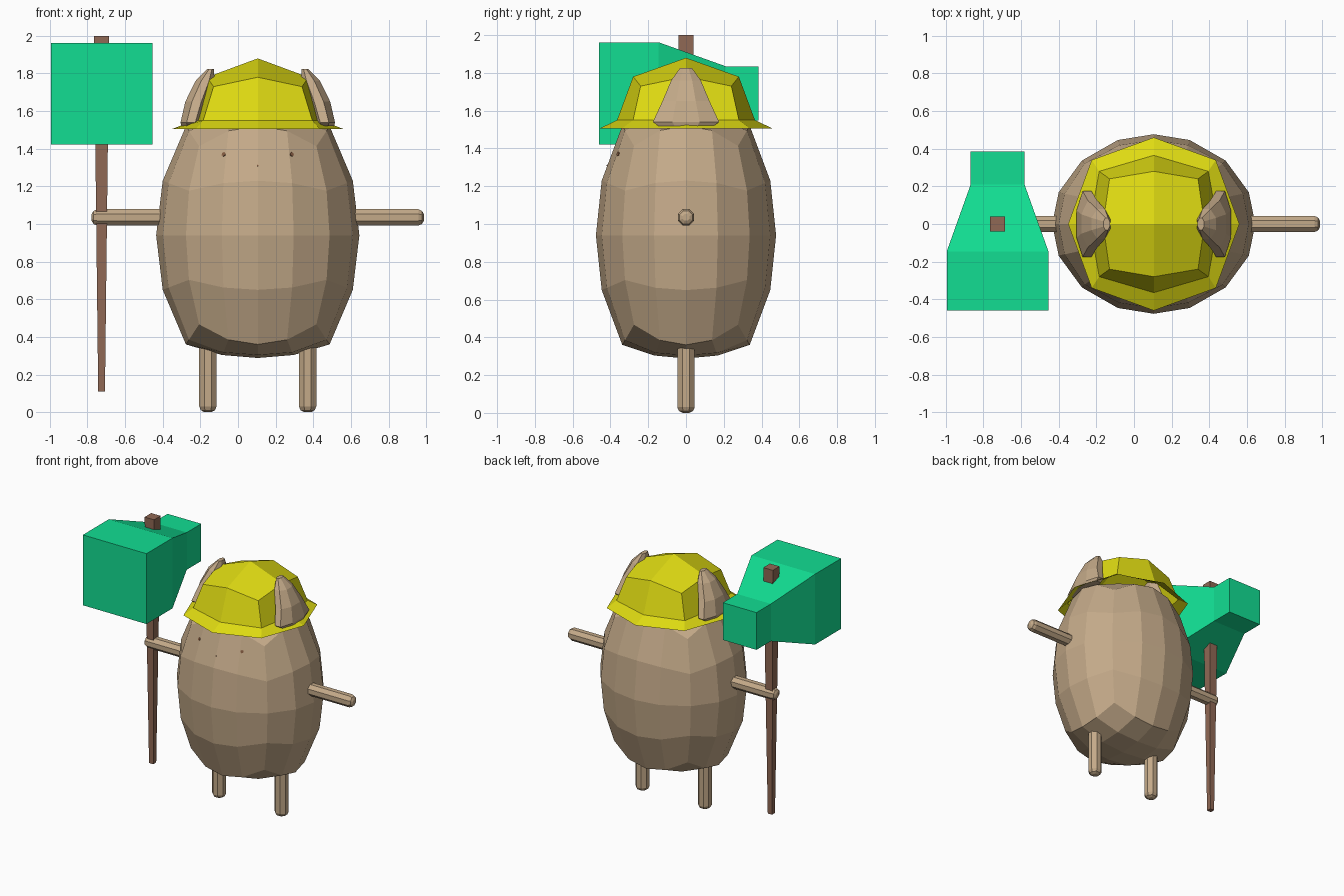
import bpy, bmesh, math
from mathutils import Vector

if "Cube" in bpy.data.objects:
    bpy.data.objects.remove(bpy.data.objects["Cube"], do_unlink=True)

CX = 0.105  # middle of the body


def material(name, rgb):
    m = bpy.data.materials.new(name)
    m.use_nodes = True
    m.diffuse_color = (*rgb, 1)
    m.node_tree.nodes["Principled BSDF"].inputs["Base Color"].default_value = (*rgb, 1)
    return m


TAN = material("tan_skin", (0.55, 0.40, 0.25))
YELLOW = material("yellow_helmet", (0.73, 0.70, 0.006))
GREEN = material("green_hammer", (0.006, 0.73, 0.29))
BROWN = material("brown_wood", (0.28, 0.14, 0.09))
EYE = material("dark_brown_eye", (0.22, 0.10, 0.05))


def finish(name, bm, mat, recalc=True):
    if recalc:
        bmesh.ops.recalc_face_normals(bm, faces=bm.faces[:])
    me = bpy.data.meshes.new(name)
    bm.to_mesh(me)
    bm.free()
    me.materials.append(mat)
    ob = bpy.data.objects.new(name, me)
    bpy.context.collection.objects.link(ob)
    return ob


def loft(name, rings, mat, cap_start=True, cap_end=True):
    """Skin a list of equal-length point rings."""
    bm = bmesh.new()
    loops = [[bm.verts.new(p) for p in ring] for ring in rings]
    n = len(loops[0])
    for a, b in zip(loops, loops[1:]):
        for i in range(n):
            j = (i + 1) % n
            bm.faces.new((a[i], a[j], b[j], b[i]))
    if cap_start:
        bm.faces.new(loops[0][::-1])
    if cap_end:
        bm.faces.new(loops[-1])
    return finish(name, bm, mat)


def ellipse(cx, z, rx, ry, n=8):
    angles = [math.tau * (i + 0.5) / n for i in range(n)]
    return [(cx + rx * math.cos(a), ry * math.sin(a), z) for a in angles]


def limb(name, start, end, radius):
    """Eight-sided rod with a rounded far end."""
    start, end = Vector(start), Vector(end)
    axis = (end - start).normalized()
    turn = axis.to_track_quat('Z', 'Y')
    length = (end - start).length
    steps = [(0, 1), (length - 0.03, 1), (length - 0.01, 0.8), (length, 0.4)]
    rings = [[start + turn @ Vector(p) for p in ellipse(0, d, radius * k, radius * k)]
             for d, k in steps]
    loft(name, rings, TAN)


# Body: rounded block with flattened ends
bm = bmesh.new()
bmesh.ops.create_cube(bm, size=2)
bmesh.ops.subdivide_edges(bm, edges=bm.edges[:], cuts=3, use_grid_fill=True)
for v in bm.verts:
    x, y, z = v.co
    sx = x * math.sqrt(1 - y*y/2 - z*z/2 + y*y*z*z/3)
    sy = y * math.sqrt(1 - x*x/2 - z*z/2 + x*x*z*z/3)
    sz = 0.82 * z * math.sqrt(1 - x*x/2 - y*y/2 + x*x*y*y/3)
    over = max(0, abs(sz) - 0.58)
    sz -= math.copysign(over * 0.7, sz)
    v.co = (CX + 0.54 * sx, 0.477 * sy, 0.94 + sz)
finish("body", bm, TAN)

# Arms, legs and ears on both sides
for side, s in (("left", 1), ("right", -1)):
    limb(side + "_arm", (CX + s * 0.4, 0, 1.035), (CX + s * 0.883, 0, 1.035), 0.047)
    limb(side + "_leg", (CX + s * 0.265, 0, 0.55), (CX + s * 0.265, 0, 0), 0.05)
    ear = [(1.52, 0.355, 0.055, 0.16), (1.54, 0.355, 0.06, 0.19),
           (1.65, 0.325, 0.065, 0.135), (1.76, 0.28, 0.055, 0.085),
           (1.825, 0.25, 0.018, 0.035)]
    loft(side + "_ear", [ellipse(CX + s * d, z, rx, ry) for z, d, rx, ry in ear], TAN)

# Helmet: flared brim and faceted dome in one shell, open underneath
# Each ring: side reach, front reach, corner x, corner y, side z, corner z
levels = [(0.455, 0.46, 0.33, 0.34, 1.505, 1.505),
          (0.34, 0.365, 0.29, 0.28, 1.55, 1.55),
          (0.27, 0.28, 0.235, 0.24, 1.78, 1.73)]
bm = bmesh.new()
rings = []
for rx, ry, kx, ky, z, kz in levels:
    ring = []
    for i in range(8):
        c, s = round(math.cos(i * math.pi / 4), 3), round(math.sin(i * math.pi / 4), 3)
        if i % 2:
            p = (CX + math.copysign(kx, c), math.copysign(ky, s), kz)
        else:
            p = (CX + rx * c, ry * s, z)
        ring.append(bm.verts.new(p))
    rings.append(ring)
for a, b in zip(rings, rings[1:]):
    for i in range(8):
        j = (i + 1) % 8
        bm.faces.new((a[i], a[j], b[j], b[i]))
apex = bm.verts.new((CX, 0, 1.88))
top = rings[-1]
for i in range(0, 8, 2):
    bm.faces.new((top[i], top[i + 1], top[(i + 2) % 8], apex))
finish("helmet", bm, YELLOW)

# Eyes and nose: tiny plates on the face
for name, x, y, z, r in (("left_eye", CX + 0.18, -0.39, 1.37, 0.012),
                         ("right_eye", CX - 0.18, -0.39, 1.37, 0.012),
                         ("nose", CX, -0.415, 1.31, 0.004)):
    body = bpy.data.objects["body"]
    hit, spot, normal, _ = body.ray_cast((x, -2, z), (0, 1, 0))
    if not hit:
        spot, normal = Vector((x, y, z)), Vector((0, -1, 0))
    turn = normal.to_track_quat('Z', 'Y')
    loft(name, [[spot + turn @ Vector(p) for p in ellipse(0, h, r, r, 6)]
                for h in (-0.002, 0.004)], EYE)


def square(x, y, z, hx, hy):
    return [(x - hx, y - hy, z), (x + hx, y - hy, z), (x + hx, y + hy, z), (x - hx, y + hy, z)]


# Hammer: tapered square handle through a head with a wide and a narrow end
HX = -0.725
loft("hammer_handle", [square(HX, 0, 0.11, 0.018, 0.018), square(HX, 0, 2.0, 0.04, 0.04)], BROWN)
sections = [(-0.46, 0.27), (-0.145, 0.27), (0.21, 0.143), (0.385, 0.143)]
loft("hammer_head",
     [[(HX + a * h, y, 1.692 + b * h) for a, b in ((-1, -1), (1, -1), (1, 1), (-1, 1))]
      for y, h in sections], GREEN)
